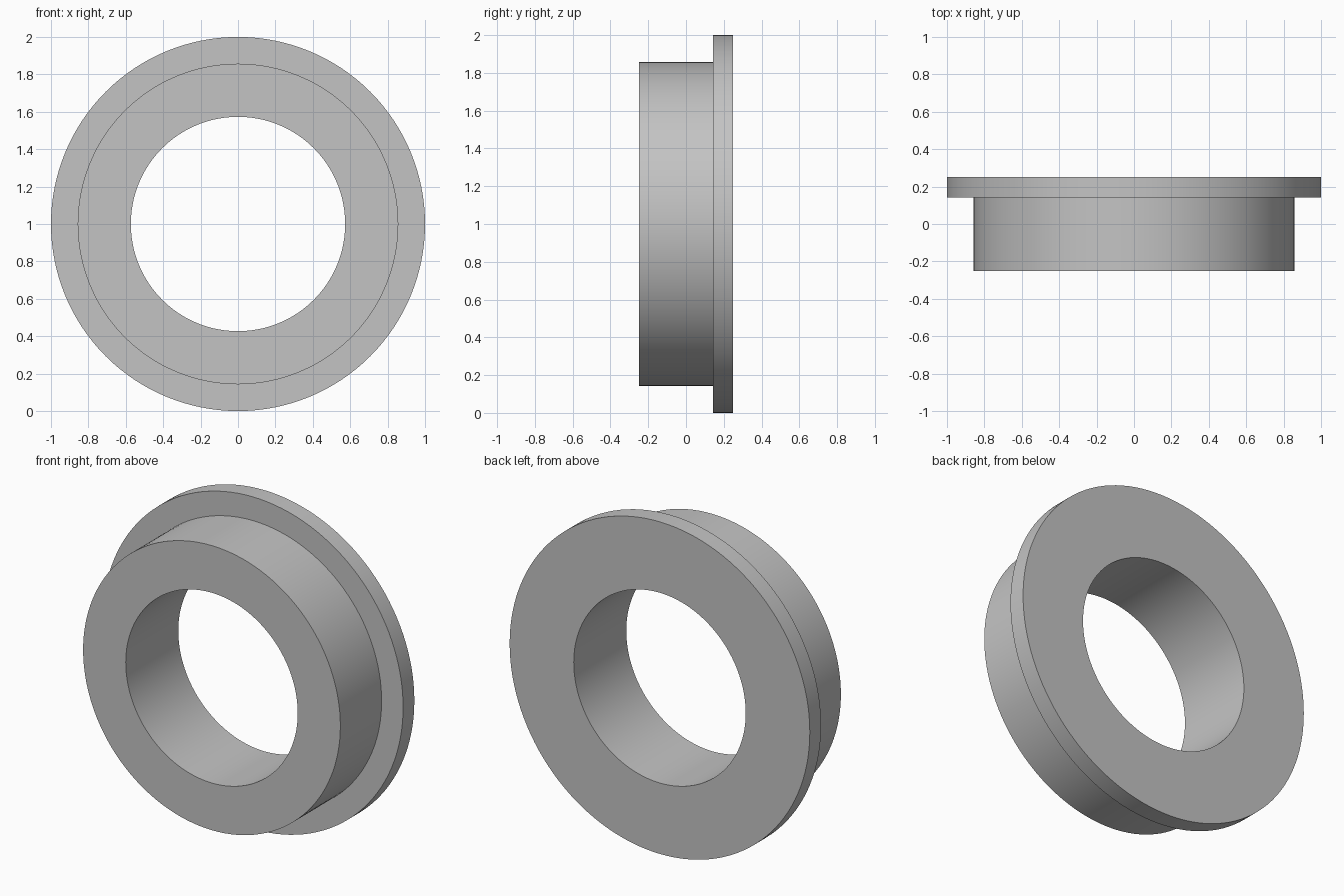
import bpy
import bmesh
import math
from mathutils import Matrix, Vector

cube = bpy.data.objects.get("Cube")
if cube:
    bpy.data.objects.remove(cube, do_unlink=True)

SEGMENTS = 128
BORE, BODY, FLANGE = 0.573, 0.857, 1.0      # radii
FRONT, STEP, BACK = -0.25, 0.143, 0.25      # positions along the axis

# Plain grey material
grey = bpy.data.materials.new("light grey")
grey.use_nodes = True
colour = (0.55, 0.55, 0.55, 1)
grey.diffuse_color = colour
grey.node_tree.nodes["Principled BSDF"].inputs["Base Color"].default_value = colour

# Closed cross-section of the flanged bushing: (radius, y)
profile = [(BORE, FRONT), (BODY, FRONT), (BODY, STEP),
           (FLANGE, STEP), (FLANGE, BACK), (BORE, BACK)]

# Revolve the section around the y axis
bm = bmesh.new()
verts = [bm.verts.new((r, y, 0)) for r, y in profile]
edges = [bm.edges.new((v, verts[(i + 1) % len(verts)])) for i, v in enumerate(verts)]
bmesh.ops.spin(bm, geom=verts + edges, cent=(0, 0, 0), axis=(0, 1, 0),
               angle=math.tau, steps=SEGMENTS, use_merge=True)
bmesh.ops.remove_doubles(bm, verts=bm.verts, dist=0.0001)
bmesh.ops.recalc_face_normals(bm, faces=bm.faces)
bmesh.ops.transform(bm, matrix=Matrix.Translation(Vector((0, 0, FLANGE))), verts=bm.verts)

mesh = bpy.data.meshes.new("flanged_bushing")
bm.to_mesh(mesh)
bm.free()
mesh.materials.append(grey)
bushing = bpy.data.objects.new("flanged_bushing", mesh)
bpy.context.collection.objects.link(bushing)

# Smooth round walls with crisp rims
bpy.ops.object.select_all(action="DESELECT")
bushing.select_set(True)
bpy.context.view_layer.objects.active = bushing
bpy.ops.object.shade_smooth_by_angle(angle=math.radians(30))
